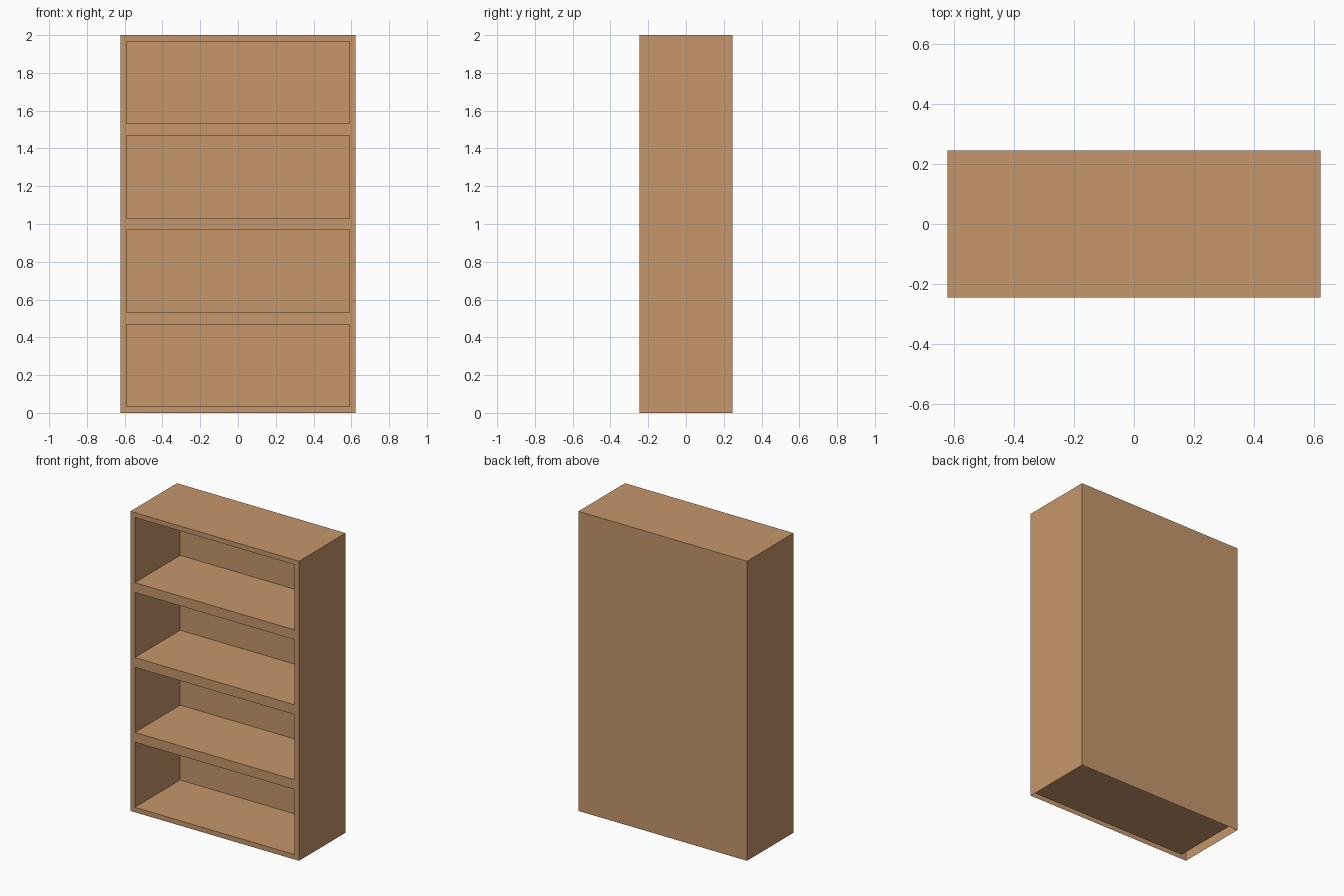
import bpy, bmesh
from mathutils import Vector

if "Cube" in bpy.data.objects:
    bpy.data.objects.remove(bpy.data.objects["Cube"])

W, D, H = 0.6225, 0.2455, 2.0   # half width, half depth, height
SHELVES = 4
BORDER = 0.0325                 # frame around each opening
DEPTH = 0.478                   # depth of each compartment

wood = bpy.data.materials.new("light wood")
wood.diffuse_color = (0.565, 0.309, 0.150, 1)
wood.use_nodes = True
wood.node_tree.nodes["Principled BSDF"].inputs["Base Color"].default_value = wood.diffuse_color

bm = bmesh.new()

# outer shell: front split into stacked bays, open underneath
def column(x, y):
    return [bm.verts.new((x, y, H * i / SHELVES)) for i in range(SHELVES + 1)]

fl, fr, br, bl = column(-W, -D), column(W, -D), column(W, D), column(-W, D)
bays = []
for i in range(SHELVES):
    for a, b in ((fl, fr), (fr, br), (br, bl), (bl, fl)):
        face = bm.faces.new((a[i], b[i], b[i + 1], a[i + 1]))
        if a is fl:
            bays.append(face)
bm.faces.new((fl[-1], fr[-1], br[-1], bl[-1]))
bm.normal_update()

# compartments: inset every bay and push it back
bmesh.ops.inset_individual(bm, faces=bays, thickness=BORDER, use_even_offset=True)
for face in bmesh.ops.extrude_discrete_faces(bm, faces=bays)["faces"]:
    rim = list(face.verts)
    front = [v.co.copy() for v in rim]
    bmesh.ops.translate(bm, verts=rim, vec=Vector((0, DEPTH, 0)))
bm.normal_update()

mesh = bpy.data.meshes.new("bookcase")
bm.to_mesh(mesh)
bm.free()
mesh.materials.append(wood)
bookcase = bpy.data.objects.new("bookcase", mesh)
bpy.context.collection.objects.link(bookcase)
